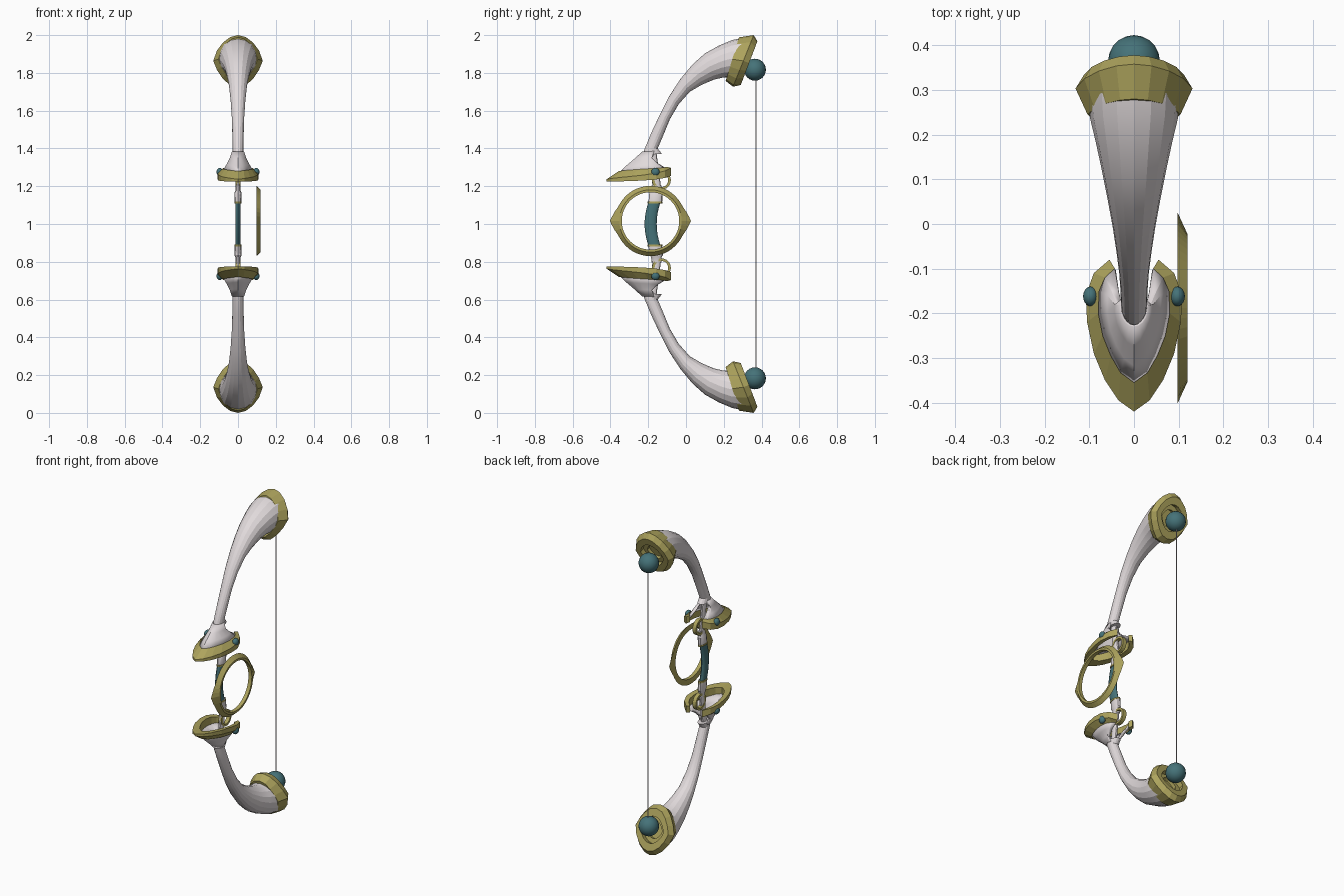
import bpy, bmesh
from math import sin, cos, pi, radians
from mathutils import Vector, Matrix

if "Cube" in bpy.data.objects:
    bpy.data.objects.remove(bpy.data.objects["Cube"])


def material(name, rgb):
    m = bpy.data.materials.new(name)
    m.diffuse_color = (*rgb, 1)
    m.use_nodes = True
    m.node_tree.nodes["Principled BSDF"].inputs["Base Color"].default_value = m.diffuse_color
    return m


WHITE = material("pale_white", (0.75, 0.70, 0.71))
GOLD = material("old_gold", (0.42, 0.37, 0.11))
TEAL = material("teal", (0.06, 0.17, 0.19))
MID = Vector((0, 0, 1))          # everything mirrors about this height


def finish(name, bm, mat, mirror=True, solid=0, smooth=None):
    bmesh.ops.recalc_face_normals(bm, faces=bm.faces)
    bmesh.ops.translate(bm, verts=bm.verts, vec=-MID)
    me = bpy.data.meshes.new(name)
    bm.to_mesh(me)
    bm.free()
    me.materials.append(mat)
    ob = bpy.data.objects.new(name, me)
    ob.location = MID
    bpy.context.collection.objects.link(ob)
    if solid:
        ob.modifiers.new("thickness", 'SOLIDIFY').thickness = solid
    if mirror:
        m = ob.modifiers.new("mirror", 'MIRROR')
        m.use_axis = (False, False, True)
        m.use_mirror_merge = False
    if smooth:
        bpy.ops.object.select_all(action='DESELECT')
        ob.select_set(True)
        bpy.context.view_layer.objects.active = ob
        bpy.ops.object.shade_smooth_by_angle(angle=radians(smooth))
    return ob


def loft(name, rings, mat, closed=True, caps=True, wrap=False, **kw):
    """Skin a list of equal-length point rings."""
    bm = bmesh.new()
    vs = [[bm.verts.new(p) for p in r] for r in rings]
    n = len(rings[0])
    pairs = list(zip(vs, vs[1:])) + ([(vs[-1], vs[0])] if wrap else [])
    for a, b in pairs:
        for i in range(n if closed else n - 1):
            j = (i + 1) % n
            bm.faces.new((a[i], a[j], b[j], b[i]))
    if caps and closed and not wrap:
        bm.faces.new(vs[0])
        bm.faces.new(vs[-1])
    return finish(name, bm, mat, **kw)


def ball(name, centre, scale, mat, **kw):
    bm = bmesh.new()
    bmesh.ops.create_uvsphere(bm, u_segments=20, v_segments=12, radius=1,
                              matrix=Matrix.Translation(centre) @ Matrix.Diagonal((*scale, 1)))
    return finish(name, bm, mat, smooth=40, **kw)


def both(half):
    """Half outline from the centre line -> full outline across x."""
    return [(-h[0], *h[1:]) for h in half[:0:-1]] + list(half)


def section(front, back, w, n=16):
    """Elliptical section between a front and a back point in the side plane."""
    f, b = Vector((0, *front)), Vector((0, *back))
    c, r = (f + b) / 2, (f - b) / 2
    return [c + r * cos(2 * pi * i / n) + Vector((w * sin(2 * pi * i / n), 0, 0)) for i in range(n)]


# Curved limb: front point, back point, half width
limb = [((-.228, 1.365), (-.128, 1.372), .030), ((-.220, 1.395), (-.150, 1.400), .029),
        ((-.185, 1.48), (-.122, 1.465), .030), ((-.138, 1.58), (-.085, 1.555), .033),
        ((-.090, 1.675), (-.038, 1.635), .039), ((-.030, 1.767), (.020, 1.700), .048),
        ((.035, 1.845), (.085, 1.738), .060), ((.100, 1.903), (.150, 1.765), .073),
        ((.175, 1.945), (.195, 1.775), .086), ((.245, 1.974), (.225, 1.775), .098),
        ((.300, 1.985), (.255, 1.765), .102)]
loft("limb", [section(*s) for s in limb], WHITE, smooth=18)

# Flared shield-shaped cap at the limb tip, with a stepped recess
shield = both([(0, 1), (.3, .93), (.6, .72), (.85, .4), (1, 0), (.85, -.35), (.62, -.68), (.35, -.92)]) + [(0, -1)]


def shield_ring(top, bottom, w):
    t, b = Vector((0, *top)), Vector((0, *bottom))
    return [(t + b) / 2 + (t - b) / 2 * v + Vector((w * u, 0, 0)) for u, v in shield]


cap = [((.280, 1.988), (.210, 1.757), .104), ((.358, 2.0), (.249, 1.727), .131),
       ((.378, 1.968), (.290, 1.736), .112), ((.362, 1.925), (.306, 1.779), .078),
       ((.334, 1.936), (.278, 1.790), .078), ((.324, 1.910), (.288, 1.816), .050),
       ((.306, 1.917), (.270, 1.823), .050)]
loft("limb_tip_cap", [shield_ring(*s) for s in cap], GOLD)
ball("string_ball", (0, .365, 1.817), (.058,) * 3, TEAL)

# Horseshoe collar: sloping gold rim, open at the back
outer = both([(0, -.42), (.035, -.395), (.065, -.35), (.09, -.29), (.105, -.22), (.108, -.16), (.09, -.11), (.055, -.08)])
inner = both([(0, -.355), (.03, -.333), (.052, -.295), (.07, -.25), (.08, -.20), (.078, -.15), (.065, -.12), (.043, -.10)])
rim = []
for i, (o, n) in enumerate(zip(outer, inner)):
    t = abs(i - 7) / 7
    zb = 1.225 + .03 * t ** 3
    rim.append([(*o, zb), (*o, zb + .012 + .03 * t), (*n, 1.28 + .022 * t), (*n, zb + .006)])
loft("collar_rim", rim, GOLD)

# Bell joining the limb to the collar
neck = both([(.032 * sin(k * .34), -.188 - .042 * cos(k * .34)) for k in range(8)])


def bell_level(f, z, concave, back):
    out = []
    for i, (a, b) in enumerate(zip(neck, inner)):
        t = abs(i - 7) / 7
        y = min(a[1] + (b[1] - a[1]) * f, back)
        out.append((a[0] + (b[0] - a[0]) * concave, y, z + .02 * t * f))
    return out


loft("bell", [bell_level(0, 1.385, 0, -.15), bell_level(.35, 1.345, .25, -.18),
              bell_level(.7, 1.308, .6, -.15), bell_level(1, 1.272, 1, 0)],
     WHITE, closed=False, solid=.006, smooth=25)

# Studs on both sides of the collar
for s, side in ((-1, "left"), (1, "right")):
    ball("collar_stud_" + side, (s * .097, -.162, 1.275), (.017, .022, .022), TEAL)


def hoop(name, x, y, z, profile, n, mat, **kw):
    """Ring in the side plane; profile(angle) gives (x offset, radius) points."""
    rings = [[(x + dx, y + r * cos(a), z + r * sin(a)) for dx, r in profile(a)]
             for a in (2 * pi * i / n for i in range(n))]
    return loft(name, rings, mat, wrap=True, **kw)


# Small finger loop behind each collar
hoop("small_loop", 0, -.13, 1.232, lambda a: [(-.012, .050), (.012, .050), (.012, .036), (-.012, .036)], 24, GOLD)


# Large sight ring on the right, with a point at front and back
def sight(a):
    d = min(abs(a - k * pi) for k in range(3))
    r = max(.186, .215 - .029 * (d / .42) ** .8)
    return [(.097, r), (.120, .165), (.120, .152), (.097, .152)]


hoop("sight_ring", 0, -.188, 1.016, sight, 48, GOLD, mirror=False)

# Curved grip with pale sockets at each end
grip = []
for k in range(-6, 7):
    z, y = k * .02, -.187 + .022 * (k / 6) ** 2
    grip.append(section((y - .032, 1 + z), (y + .032, 1 + z), .014, 12))
loft("grip", grip, TEAL, mirror=False, smooth=40)
loft("grip_socket", [section((y - d, z), (y + d, z), w, 12) for y, z, d, w in (
    (-.163, 1.108, .036, .017), (-.158, 1.165, .036, .019), (-.157, 1.175, .028, .014),
    (-.155, 1.205, .026, .013))], WHITE, smooth=30)
loft("riser_stem", [section((y - .022, z), (y + .022, z), .012, 12) for y, z in (
    (-.155, 1.20), (-.165, 1.28), (-.18, 1.39))], WHITE, smooth=30)
loft("socket_band", [section((-.203, z), (-.125, z), .019, 12) for z in (1.108, 1.118)], GOLD)

# Bow string
loft("string", [section((.368, z), (.374, z), .003, 6) for z in (.2, 1.8)], WHITE, mirror=False)
